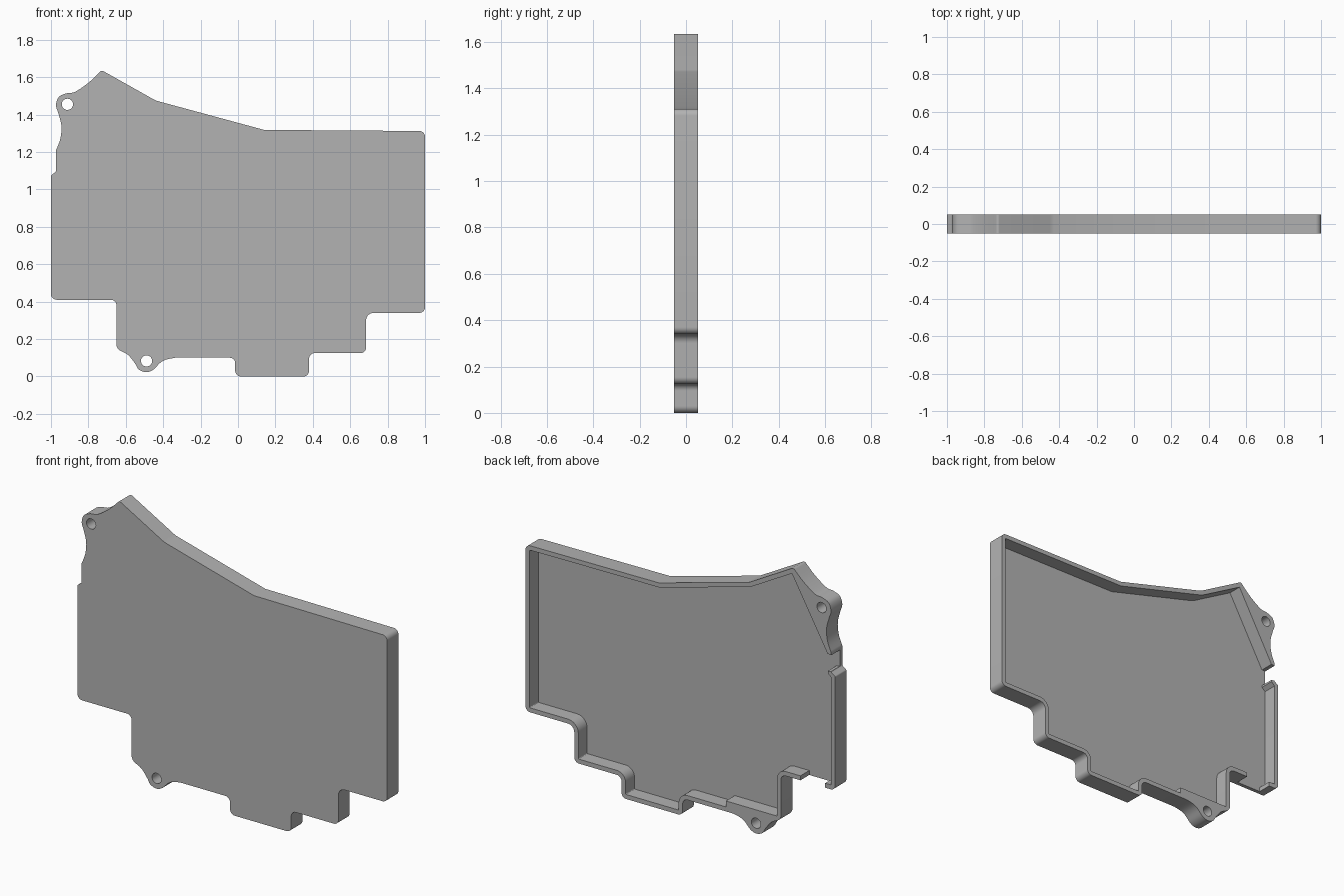
import bpy, bmesh, math
from mathutils import Vector

cube = bpy.data.objects.get("Cube")
if cube:
    bpy.data.objects.remove(cube, do_unlink=True)

HALF = 0.052     # half of the tray depth
FLOOR = -0.03    # inner face of the front plate
WALL = 0.026
R = 0.03         # usual corner radius

grey = bpy.data.materials.new("plain grey")
grey.use_nodes = True
grey.diffuse_color = (0.45, 0.45, 0.45, 1)
grey.node_tree.nodes["Principled BSDF"].inputs["Base Color"].default_value = grey.diffuse_color


def rounded(corners, steps=8):
    """Turn (x, z, radius) corners into a filleted outline."""
    out = []
    for i, (x, z, r) in enumerate(corners):
        p = Vector((x, z))
        if r <= 0:
            out.append(p)
            continue
        a = (Vector(corners[i - 1][:2]) - p).normalized()
        b = (Vector(corners[(i + 1) % len(corners)][:2]) - p).normalized()
        half = a.angle(b) / 2
        mid = (a + b).normalized()
        centre = p + mid * (r / math.sin(half))
        start = p + a * (r / math.tan(half)) - centre
        end = p + b * (r / math.tan(half)) - centre
        sweep = start.angle_signed(end)
        for k in range(steps + 1):
            t = -sweep * k / steps
            c, s = math.cos(t), math.sin(t)
            out.append(centre + Vector((c * start.x - s * start.y, s * start.x + c * start.y)))
    return out


def spline(points, steps=5):
    """Smooth curve through the points, as unrounded corners."""
    pts = [Vector(p) for p in points]
    pts = [pts[0]] + pts + [pts[-1]]
    out = []
    for p, q, r, s in zip(pts, pts[1:], pts[2:], pts[3:]):
        for k in range(steps):
            t = k / steps
            v = q + t * (r - p) / 2 + t**2 * (p - 2.5 * q + 2 * r - s / 2) \
                + t**3 * (-p + 3 * q - 3 * r + s) / 2
            out.append((v.x, v.y, 0))
    return out + [(*pts[-1], 0)]


def inset(corners, w):
    """Move every edge inwards by w and adjust the corner radii."""
    out = []
    for i, (x, z, r) in enumerate(corners):
        p = Vector((x, z))
        d1 = (p - Vector(corners[i - 1][:2])).normalized()
        d2 = (Vector(corners[(i + 1) % len(corners)][:2]) - p).normalized()
        n1, n2 = Vector((-d1.y, d1.x)), Vector((-d2.y, d2.x))
        q = p + (n1 + n2) * (w / (1 + n1.dot(n2)))
        convex = d1.x * d2.y - d1.y * d2.x > 0
        r = 0 if r == 0 else max(r - w, 0) if convex else r + w
        out.append((q.x, q.y, r))
    return out


def prism(name, outline, y0, y1):
    bm = bmesh.new()
    face = bm.faces.new([bm.verts.new((p[0], y0, p[1])) for p in outline])
    ext = bmesh.ops.extrude_face_region(bm, geom=[face])
    moved = [g for g in ext["geom"] if isinstance(g, bmesh.types.BMVert)]
    bmesh.ops.translate(bm, verts=moved, vec=(0, y1 - y0, 0))
    bmesh.ops.recalc_face_normals(bm, faces=bm.faces)
    mesh = bpy.data.meshes.new(name)
    bm.to_mesh(mesh)
    bm.free()
    obj = bpy.data.objects.new(name, mesh)
    bpy.context.collection.objects.link(obj)
    mesh.materials.append(grey)
    return obj


def circle(x, z, r, n=32):
    return [(x + r * math.cos(math.tau * k / n), z + r * math.sin(math.tau * k / n)) for k in range(n)]


def box(x0, x1, z0, z1):
    return [(x0, z0), (x1, z0), (x1, z1), (x0, z1)]


# Outline sections, counter-clockwise from the top corner
top = [(1, 1.312, R), (0.14, 1.318, 0), (-0.44, 1.475, 0.1), (-0.73, 1.638, 0.015)]
upper_ear = spline([(-0.75, 1.617), (-0.8, 1.57), (-0.87, 1.522), (-0.915, 1.514), (-0.957, 1.495),
                    (-0.973, 1.45), (-0.96, 1.405), (-0.944, 1.34), (-0.95, 1.27), (-0.973, 1.21)])
side = [(-0.973, 1.095, 0.01), (-1, 1.075, 0.01), (-1, 0.41, R), (-0.65, 0.41, R)]
lower_ear = spline([(-0.65, 0.165), (-0.636, 0.142), (-0.588, 0.115), (-0.551, 0.07), (-0.53, 0.037),
                    (-0.49, 0.023), (-0.452, 0.037), (-0.417, 0.072), (-0.385, 0.09), (-0.335, 0.1)])
bottom = [(-0.015, 0.1, R), (-0.015, 0, R), (0.38, 0, R), (0.38, 0.125, R),
          (0.685, 0.125, R), (0.685, 0.34, 0.04), (1, 0.34, R)]

tray = prism("tray_shell", rounded(top + upper_ear + side + lower_ear + bottom), -HALF, HALF)

# Cavity leaves both ears solid
cavity = inset(top + [(-0.978, 1.2, 0), (-0.978, 1.095, 0)] + side[1:]
               + [(-0.65, 0.135, 0), (-0.32, 0.135, 0), (-0.32, 0.1, 0)] + bottom, WALL)

cutters = [
    prism("cavity_cutter", rounded(cavity), FLOOR, 0.2),
    prism("cable_notch_cutter", circle(-0.957, 1.145, 0.05), FLOOR, 0.2),
    prism("wall_gap_cutter", box(-0.935, -0.775, 0.35, 0.46), FLOOR, 0.2),
    prism("upper_hole_cutter", circle(-0.912, 1.455, 0.03), -0.2, 0.2),
    prism("lower_hole_cutter", circle(-0.489, 0.083, 0.03), -0.2, 0.2),
]

bpy.ops.object.select_all(action="DESELECT")
bpy.context.view_layer.objects.active = tray
tray.select_set(True)
for cutter in cutters:
    mod = tray.modifiers.new(cutter.name, "BOOLEAN")
    mod.operation = "DIFFERENCE"
    mod.solver = "EXACT"
    mod.object = cutter
    bpy.ops.object.modifier_apply(modifier=mod.name)
    bpy.data.objects.remove(cutter, do_unlink=True)

bpy.ops.object.shade_smooth_by_angle(angle=math.radians(30))
